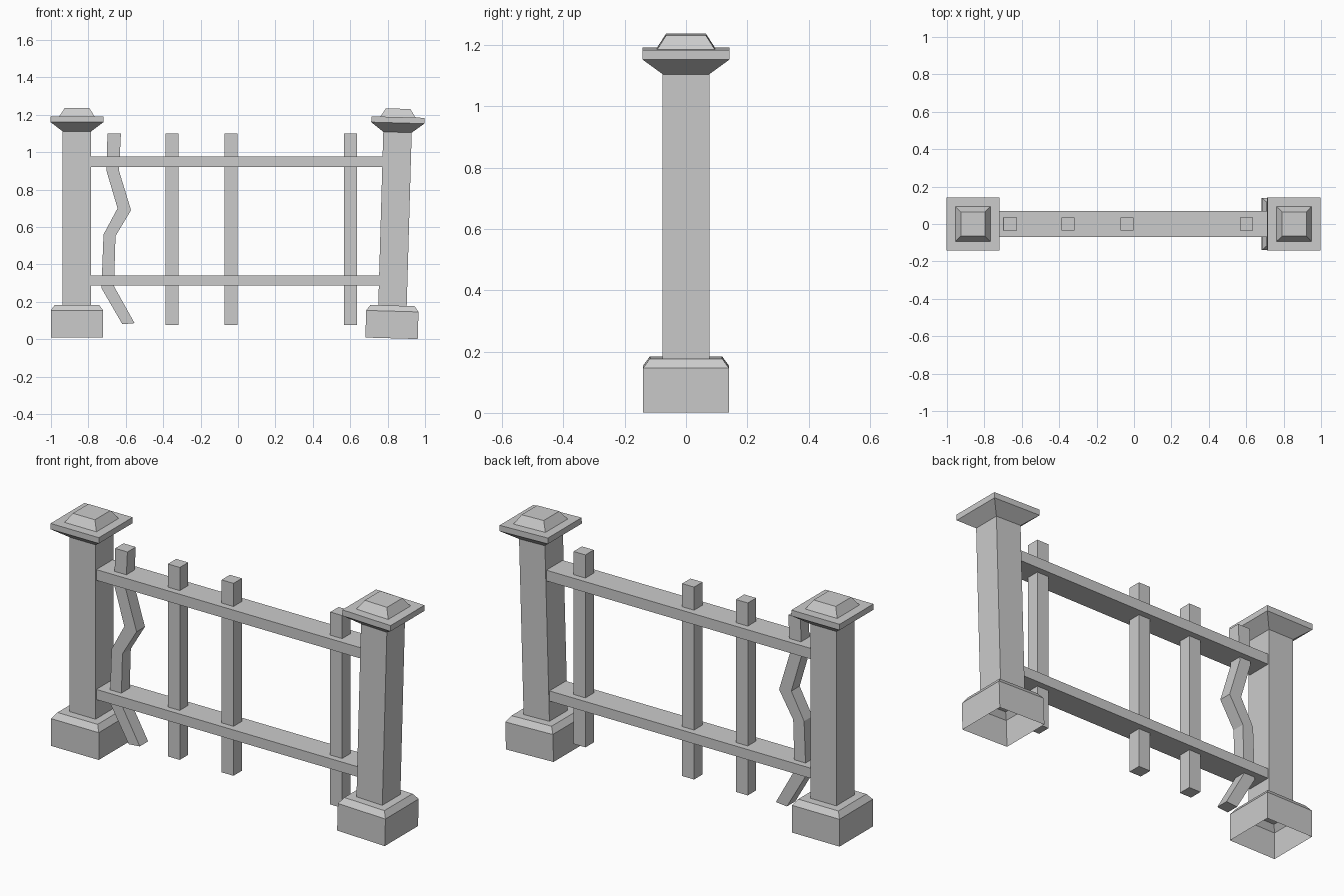
import bpy, math

if "Cube" in bpy.data.objects:
    bpy.data.objects.remove(bpy.data.objects["Cube"])


def make(name, verts, faces):
    mesh = bpy.data.meshes.new(name)
    mesh.from_pydata(verts, [], faces)
    mesh.update()
    ob = bpy.data.objects.new(name, mesh)
    bpy.context.collection.objects.link(ob)
    return ob


def skin(name, rings, cap_start=True):
    """Join four-sided rings in order; cap the end and, optionally, the start."""
    verts = [v for r in rings for v in r]
    faces = []
    for i in range(len(rings) - 1):
        for j in range(4):
            k = (j + 1) % 4
            faces.append((4 * i + j, 4 * i + k, 4 * i + 4 + k, 4 * i + 4 + j))
    n = len(verts)
    faces.append((n - 4, n - 3, n - 2, n - 1))
    if cap_start:
        faces.append((3, 2, 1, 0))
    return make(name, verts, faces)


def square(h, z):
    return [(-h, -h, z), (h, -h, z), (h, h, z), (-h, h, z)]


def box(name, x0, x1, hy, z0, z1):
    return skin(name, [[(x0, -hy, z), (x1, -hy, z), (x1, hy, z), (x0, hy, z)]
                       for z in (z0, z1)])


# Posts: hollow plinth (open underneath), shaft, flared cap and small top
POST = [(0.14, 0), (0.14, 0.145), (0.118, 0.175), (0.076, 0.175), (0.076, 1.102),
        (0.142, 1.152), (0.142, 1.183), (0.094, 1.183), (0.065, 1.228)]
for name, x, z, tilt in (("left_post", -0.861, 0.009, 0),
                         ("right_post", 0.821, 0.005, 1.65)):
    post = skin(name, [square(h, pz) for h, pz in POST], cap_start=False)
    post.location = (x, 0, z)
    post.rotation_euler.y = math.radians(tilt)

# Rails between the posts
box("upper_rail", -0.79, 0.78, 0.069, 0.92, 0.977)
box("lower_rail", -0.79, 0.76, 0.069, 0.286, 0.34)

# Straight bars
for i, x in enumerate((-0.353, -0.037, 0.602)):
    box(f"bar_{i + 1}", x - 0.035, x + 0.035, 0.035, 0.077, 1.1)

# Bent bar: left and right edge points of its outline, bottom to top
BENT = [(-.618, .08, -.553, .086), (-.73, .273, -.663, .283),
        (-.719, .56, -.655, .551), (-.644, .70, -.572, .69),
        (-.703, .90, -.636, .90), (-.698, 1.1, -.626, 1.1)]
skin("bent_bar", [[(a, -.035, b), (c, -.035, d), (c, .035, d), (a, .035, b)]
                  for a, b, c, d in BENT])
